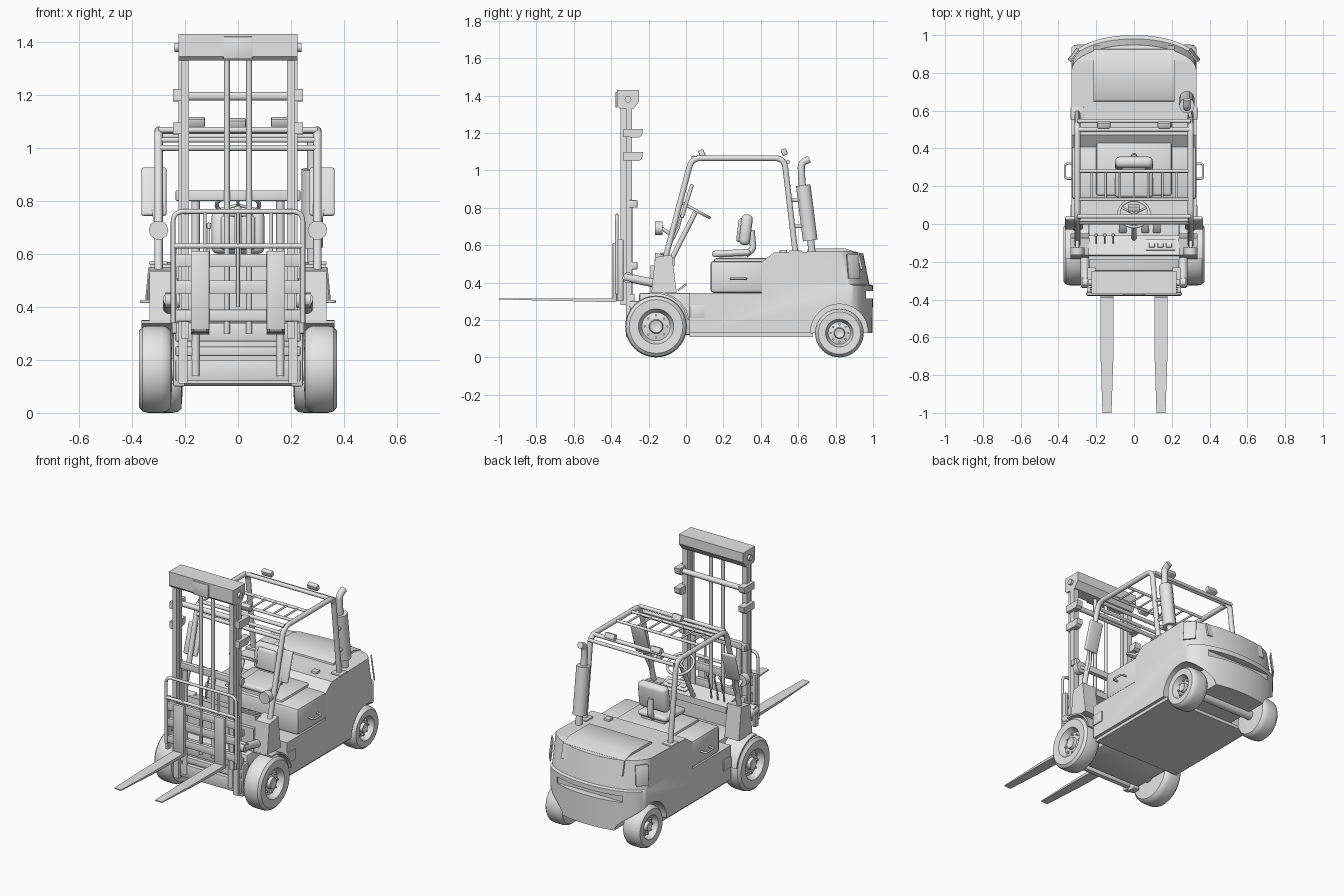
import bpy, bmesh, math
from mathutils import Vector, Matrix, Euler

if "Cube" in bpy.data.objects:
    bpy.data.objects.remove(bpy.data.objects["Cube"])

GREY = (0.8, 0.8, 0.8, 1)
paint = bpy.data.materials.new("plain_grey")
paint.use_nodes = True
paint.diffuse_color = GREY
paint.node_tree.nodes["Principled BSDF"].inputs["Base Color"].default_value = GREY
SIDES = (("left", 1), ("right", -1))
made = []


def add(name, data):
    ob = bpy.data.objects.new(name, data)
    bpy.context.collection.objects.link(ob)
    data.materials.append(paint)
    made.append(ob)
    return ob


def from_bmesh(name, bm):
    bmesh.ops.recalc_face_normals(bm, faces=bm.faces)
    me = bpy.data.meshes.new(name)
    bm.to_mesh(me)
    bm.free()
    return add(name, me)


def box(name, x, y, z, bevel=0, rot=(0, 0, 0), seg=2):
    bm = bmesh.new()
    bmesh.ops.create_cube(bm, size=1)
    bm.transform(Matrix.Diagonal((abs(x[1] - x[0]), y[1] - y[0], z[1] - z[0], 1)))
    if bevel:
        bmesh.ops.bevel(bm, geom=bm.edges[:], offset=bevel, segments=seg, profile=0.5, affect="EDGES")
    mid = Vector([sum(v) / 2 for v in (x, y, z)])
    bm.transform(Matrix.Translation(mid) @ Euler(rot).to_matrix().to_4x4())
    return from_bmesh(name, bm)


def loft(name, rings):
    bm = bmesh.new()
    rows = [[bm.verts.new(p) for p in ring] for ring in rings]
    for a, b in zip(rows, rows[1:]):
        for i in range(len(a)):
            j = (i + 1) % len(a)
            bm.faces.new((a[i], a[j], b[j], b[i]))
    bm.faces.new(rows[0])
    bm.faces.new(rows[-1])
    return from_bmesh(name, bm)


def prism(name, yz, x0, x1):
    return loft(name, [[(x, y, z) for y, z in yz] for x in (x0, x1)])


def lathe_x(name, profile, y, z, n=40):
    turn = [math.tau * i / n for i in range(n)]
    return loft(name, [[(x, y + r * math.cos(a), z + r * math.sin(a)) for a in turn] for r, x in profile])


def tube(name, pts, r, fillet=0, closed=False):
    pts = [Vector(p) for p in pts]
    path = [pts[0]]
    for a, b, c in zip(pts, pts[1:], pts[2:]):
        if fillet:
            p, q = b + (a - b).normalized() * fillet, b + (c - b).normalized() * fillet
            path += [p.lerp(b, t).lerp(b.lerp(q, t), t) for t in (0, .2, .4, .6, .8, 1)]
        else:
            path.append(b)
    path.append(pts[-1])
    cu = bpy.data.curves.new(name, "CURVE")
    cu.dimensions, cu.bevel_depth, cu.bevel_resolution, cu.use_fill_caps = "3D", r, 3, True
    sp = cu.splines.new("POLY")
    sp.points.add(len(path) - 1)
    for pt, co in zip(sp.points, path):
        pt.co = (*co, 1)
    sp.use_cyclic_u = closed
    return add(name, cu)


def boolean(ob, cutter, op):
    mod = ob.modifiers.new("cut", "BOOLEAN")
    mod.object, mod.operation, mod.solver = cutter, op, "EXACT"
    dg = bpy.context.evaluated_depsgraph_get()
    ob.data = bpy.data.meshes.new_from_object(ob.evaluated_get(dg))
    ob.modifiers.clear()
    made.remove(cutter)
    bpy.data.objects.remove(cutter)


# Body: side profile trimmed by a rounded plan that tapers at the top
body = prism("body", [(.02, .13), (1.1, .13), (1.1, .54), (.95, .555), (.86, .57), (.47, .56),
                      (.405, .51), (.405, .345), (.02, .345)], -.4, .4)
plan = []
for z, back in ((0, .865), (.385, .87), (.39, .85), (.7, .79)):
    arc = [math.pi * i / 28 for i in range(29)]
    plan.append([(.33 * math.cos(a), back + .13 * math.sin(a), z) for a in arc] + [(-.33, -.2, z), (.33, -.2, z)])
boolean(body, loft("plan_cutter", plan), "INTERSECT")
for side, s in SIDES:
    boolean(body, lathe_x("arch_cutter", [(.155, s * .18), (.155, s * .5)], .82, .13), "DIFFERENCE")
boolean(body, box("slot_cutter", (-.23, .23), (.955, 1.1), (.315, .355)), "DIFFERENCE")
box("underside_plate", (-.31, .31), (.02, .68), (.11, .13))
box("front_chassis", (-.24, .24), (-.25, .03), (.12, .345), .01)
prism("hood", [(.645, .55), (.65, .575), (.66, .582), (.85, .582), (.925, .56), (.945, .47), (.9, .47)], -.215, .215)
box("seat_box", (-.33, .33), (.13, .42), (.345, .515), .018)
box("seat_deck", (-.2, .2), (.15, .44), (.5, .53), .012)
box("filler_cap", (.16, .2), (.5, .54), (.555, .575), .005)

# Wheels with dished rims and nuts
TYRE = [(.05, .8), (.2, .86), (.23, .72), (.46, .66), (.52, .8), (.57, .95), (.87, .97), (.97, .86),
        (1, .7), (1, .3), (.97, .14), (.88, .03), (.5, 0), (.05, 0)]
for side, s in SIDES:
    for end, y, r, x, w in (("front", -.16, .165, .25, .128), ("rear", .82, .13, .21, .125)):
        lathe_x(f"{end}_{side}_wheel", [(a * r, s * (x + b * w)) for a, b in TYRE], y, r)
        for i in range(8):
            a = math.tau * i / 8
            ny, nz = y + .36 * r * math.cos(a), r + .36 * r * math.sin(a)
            tube(f"{end}_{side}_nut", [(s * (x + .6 * w), ny, nz), (s * (x + .78 * w), ny, nz)], .006)
    fender = [(q, math.radians(d)) for q, ds in ((.17, range(10, 106, 8)), (.18, range(98, 9, -8))) for d in ds]
    prism(f"{side}_fender", [(-.16 + q * math.cos(a), .17 + q * math.sin(a)) for q, a in fender], s * .23, s * .365)
    prism(f"{side}_cowl", [(-.185, .345), (-.165, .535), (-.075, .55), (-.05, .345)], s * .235, s * .335)
    box(f"{side}_step_plate", (s * .325, s * .336), (.02, .1), (.21, .28), .003)
    box(f"{side}_tail_light", (s * .279, s * .357), (.89, .899), (.42, .55), .003, (.12, 0, -s * .9))
    tube(f"{side}_door_handle", [(s * .32, .24, .42), (s * .365, .24, .42), (s * .365, .32, .42),
                                 (s * .32, .32, .42)], .006, .015)
tube("front_axle", [(-.25, -.16, .165), (.25, -.16, .165)], .045)
tube("rear_axle", [(-.22, .82, .13), (.22, .82, .13)], .03)

# Dashboard, pedals and levers
prism("dashboard", [(-.17, .47), (-.165, .56), (-.06, .53), (-.06, .49)], -.24, .24)
box("front_panel", (-.24, .24), (-.19, -.17), (.34, .49))
box("instrument_panel", (.06, .22), (-.14, -.08), (.545, .553), .003, (-.28, 0, 0))
for i in range(3):
    x = -.2 + i * .045
    tube("control_lever", [(x, -.1, .53), (x, -.09, .6), (x, -.06, .7)], .005)
    box("lever_knob", (x - .009, x + .009), (-.068, -.05), (.695, .718), .006)
    box("gauge", (.08 + i * .045, .11 + i * .045), (-.125, -.1), (.55, .559), .003, (-.28, 0, 0))
for x in (-.06, .06, .12):
    box("pedal", (x - .02, x + .02), (-.05, .01), (.37, .38), .003, (.6, 0, 0))
tube("steering_column", [(0, -.08, .52), (0, .05, .775)], .014)
tilt = Matrix.Translation((0, .055, .785)) @ Matrix.Rotation(-.5, 4, "X")
tube("steering_rim", [tilt @ Vector((.08 * math.cos(i * math.tau / 32), .08 * math.sin(i * math.tau / 32), 0))
                      for i in range(32)], .008, closed=True)
for a in (.5, 2.64, 4.71):
    tube("steering_spoke", [tilt.translation, tilt @ Vector((.08 * math.cos(a), .08 * math.sin(a), 0))], .006)

# Seat
box("seat_mount", (-.08, .08), (.18, .33), (.525, .55))
box("seat_cushion", (-.1, .1), (.14, .345), (.54, .575), .016, (.05, 0, 0), 3)
box("seat_back", (-.1, .1), (.29, .35), (.6, .765), .025, (-.12, 0, 0), 3)
box("seat_back_pad", (-.065, .065), (.275, .31), (.615, .745), .014, (-.12, 0, 0), 3)
tube("seat_bracket", [(0, .32, .55), (0, .36, .58), (0, .35, .68)], .018, .02)

# Overhead guard
for side, s in SIDES:
    x = s * .3
    tube(f"{side}_guard_frame", [(x, -.11, .53), (x, .03, 1.065), (x, .525, 1.065), (x, .585, .56)], .016, .05)
    box(f"{side}_guard_foot", (x - .035, x + .035), (.55, .62), (.56, .572), .003)
    box(f"{side}_mirror", (s * .27, s * .365), (-.005, .015), (.74, .93), .009, (-.3, 0, 0), 3)
    tube(f"{side}_mirror_arm", [(x, -.1, .58), (x, -.045, .68), (x + s * .02, -.02, .77)], .008, .03)
    tube(f"{side}_front_lamp", [(x, -.165, .69), (x, -.125, .69)], .037)
    tube(f"{side}_front_lamp_arm", [(x, -.13, .69), (x, -.07, .65)], .01)
    box(f"{side}_work_lamp", (s * .16 - .035, s * .16 + .035), (.51, .54), (1.08, 1.115), .006, (.4, 0, 0))
for y, z, r in ((.01, 1.0, .012), (.02, 1.03, .01), (.04, 1.068, .012), (.13, 1.068, .009),
                (.28, 1.068, .009), (.5, 1.065, .013), (.545, 1.045, .011)):
    tube("guard_crossbar", [(-.3, y, z), (.3, y, z)], r)
for i in range(7):
    x = (i - 3) * .075
    tube("guard_slat", [(x, .13, 1.068), (x, .28, 1.068)], .006)
box("guard_plate", (-.033, .03), (.07, .1), (1.07, 1.11), .005, (.4, 0, 0))

# Exhaust
tube("exhaust_pipe", [(.28, .675, .55), (.28, .665, .64), (.28, .62, .93), (.28, .615, 1.04), (.28, .66, 1.06)], .02, .025)
tube("muffler", [(.28, .664, .625), (.28, .627, .92)], .041)
for z, y in ((.7, .65), (.84, .63)):
    tube("muffler_bracket", [(.3, .565, z), (.285, y, z)], .01)

# Mast
prism("mast_head", [(-.355, 1.33), (-.37, 1.345), (-.37, 1.43), (-.25, 1.43), (-.25, 1.37), (-.28, 1.33)], -.225, .225)
box("mast_head_plate", (-.055, .055), (-.376, -.366), (1.335, 1.42), .003)
for side, s in SIDES:
    box(f"{side}_inner_rail", (s * .185, s * .215), (-.35, -.322), (.28, 1.34))
    box(f"{side}_outer_rail", (s * .19, s * .225), (-.322, -.288), (.11, 1.34))
    box(f"{side}_mast_foot", (s * .2, s * .245), (-.3, -.24), (.1, .3), .006)
    tube(f"{side}_head_pin", [(s * .2, -.31, 1.38), (s * .24, -.31, 1.38)], .018)
    for z in (1.075, 1.2):
        prism(f"{side}_mast_bracket", [(-.335, z - .022), (-.335, z + .022), (-.23, z + .022), (-.235, z - .012),
                                       (-.25, z - .025)], s * .205, s * .245)
    for z in (.49, .82):
        box(f"{side}_mast_lug", (s * .2, s * .23), (-.29, -.26), (z - .02, z + .02), .004)
    tube(f"{side}_tilt_cylinder", [(s * .26, -.33, .43), (s * .26, -.14, .39)], .024)
    tube(f"{side}_tilt_pin", [(s * .22, -.31, .425), (s * .275, -.31, .425)], .03)
    tube(f"{side}_lift_rod", [(s * .042, -.31, .3), (s * .042, -.31, 1.34)], .011)
    tube(f"{side}_lift_cylinder", [(s * .16, -.3, .14), (s * .16, -.3, .8)], .016)
tube("mast_top_tie", [(-.245, -.27, 1.195), (.245, -.27, 1.195)], .017)
for z0, z1 in ((.8, .84), (.12, .2), (.215, .25), (.27, .34)):
    box("mast_crossplate", (-.235, .235), (-.305, -.275), (z0, z1), .004)

# Carriage, load backrest and forks
for z0, z1 in ((.345, .39), (.45, .5), (.55, .6)):
    box("carriage_bar", (-.24, .24), (-.37, -.345), (z0, z1), .004)
for x in (-.24, .24):
    box("carriage_side", (x - .01, x + .01), (-.37, -.335), (.3, .63), .003)
tube("backrest_frame", [(-.245, -.37, .34), (-.245, -.37, .76), (.245, -.37, .76), (.245, -.37, .34)], .009, .04)
tube("backrest_rail", [(-.245, -.37, .63), (.245, -.37, .63)], .01)
for x in (-.125, 0, .125):
    tube("backrest_bar", [(x, -.37, .4), (x, -.37, .76)], .007)
for side, s in SIDES:
    box(f"{side}_fork_shank", (s * .108, s * .178), (-.392, -.37), (.3, .612), .004)
    loft(f"{side}_fork_blade", [[(s * .143 + a * w, y, z) for a, z in ((-1, z0), (1, z0), (1, .316), (-1, .316))]
                                for y, w, z0 in ((-.372, .035, .295), (-.7, .034, .302), (-1, .024, .31))])

# Smooth shading with sharp edges kept
bpy.ops.object.select_all(action="DESELECT")
for ob in made:
    if ob.type == "MESH":
        ob.select_set(True)
        bpy.context.view_layer.objects.active = ob
bpy.ops.object.shade_smooth_by_angle(angle=math.radians(35))
